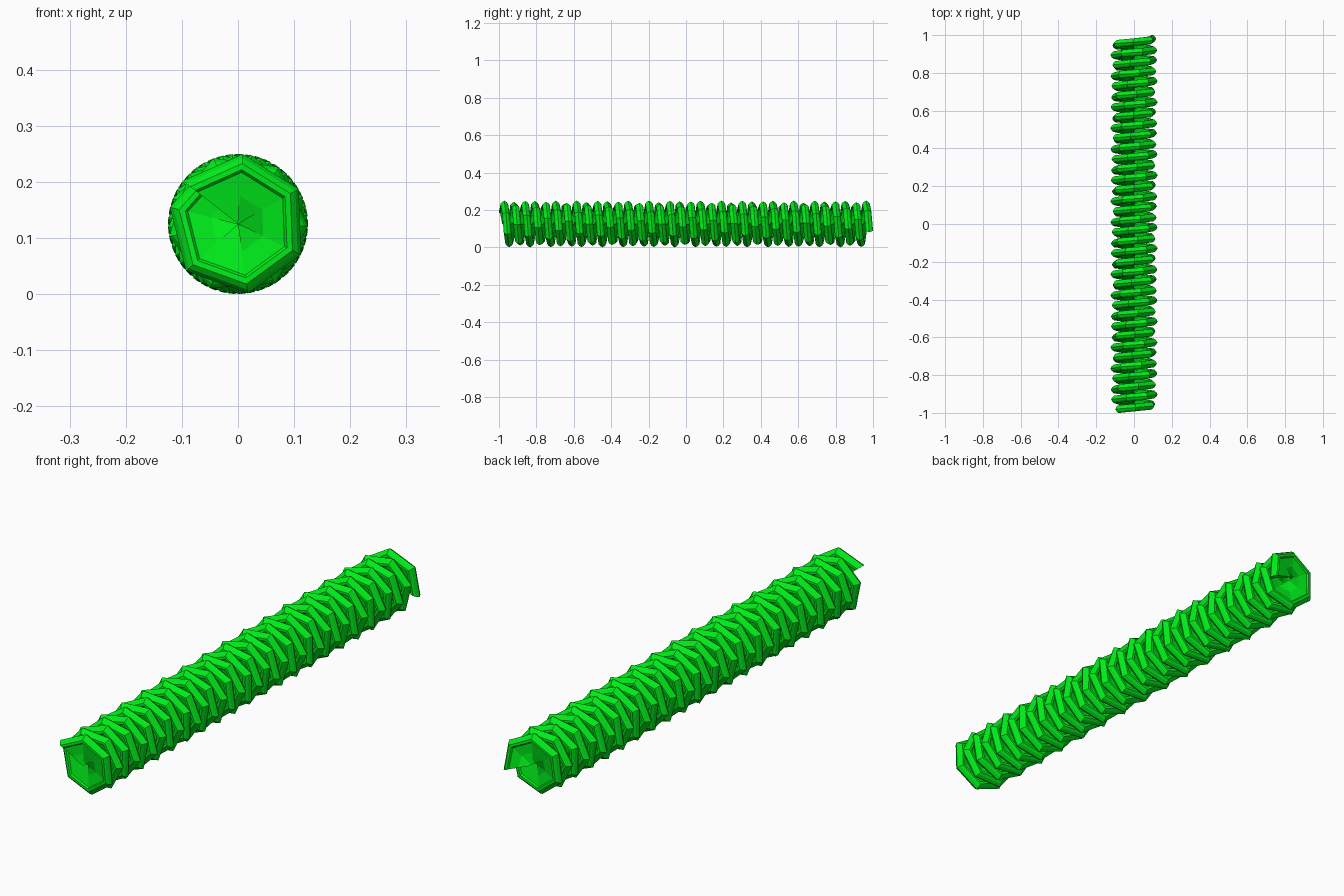
import bpy, math

if "Cube" in bpy.data.objects:
    bpy.data.objects.remove(bpy.data.objects["Cube"])

R, PITCH, STEP = 0.125, 0.055, math.radians(56)
START, END = math.radians(-52), math.radians(110)
HALF = 0.020                       # half width of the rim
# thread section: (radius, offset along the axis)
half = [(0.0, 0.003), (0.05, 0.008), (0.092, 0.014), (0.097, HALF),
        (0.108, HALF), (0.118, 0.012)]
section = half + [(R, 0)] + [(r, -d) for r, d in reversed(half)]

# whole number of turns that fills the two-unit length
rise = 2 - 2 * HALF
turns = round((rise / PITCH) - (END - START) / math.tau)
total = turns * math.tau + END - START
count = round(total / STEP)

verts, faces = [], []
n = len(section)
for i in range(count + 1):
    a = START + total * i / count
    y = -1 + HALF + rise * i / count
    verts += [(r * math.sin(a), y + d, R + r * math.cos(a)) for r, d in section]
for i in range(count):
    for j in range(n):
        k = (j + 1) % n
        faces.append((i * n + j, i * n + k, (i + 1) * n + k, (i + 1) * n + j))
# close both free ends of the thread
faces.append(tuple(reversed(range(n))))
faces.append(tuple(count * n + j for j in range(n)))

mesh = bpy.data.meshes.new("coiled_rod")
mesh.from_pydata(verts, [], faces)
mesh.validate()
rod = bpy.data.objects.new("coiled_rod", mesh)
bpy.context.collection.objects.link(rod)

# consistent outward faces
import bmesh
bm = bmesh.new()
bm.from_mesh(mesh)
bmesh.ops.recalc_face_normals(bm, faces=bm.faces)
bm.to_mesh(mesh)
bm.free()

# bright green
mat = bpy.data.materials.new("green")
mat.diffuse_color = (0.0, 0.85, 0.01, 1)
mat.use_nodes = True
mat.node_tree.nodes["Principled BSDF"].inputs["Base Color"].default_value = mat.diffuse_color
mesh.materials.append(mat)
